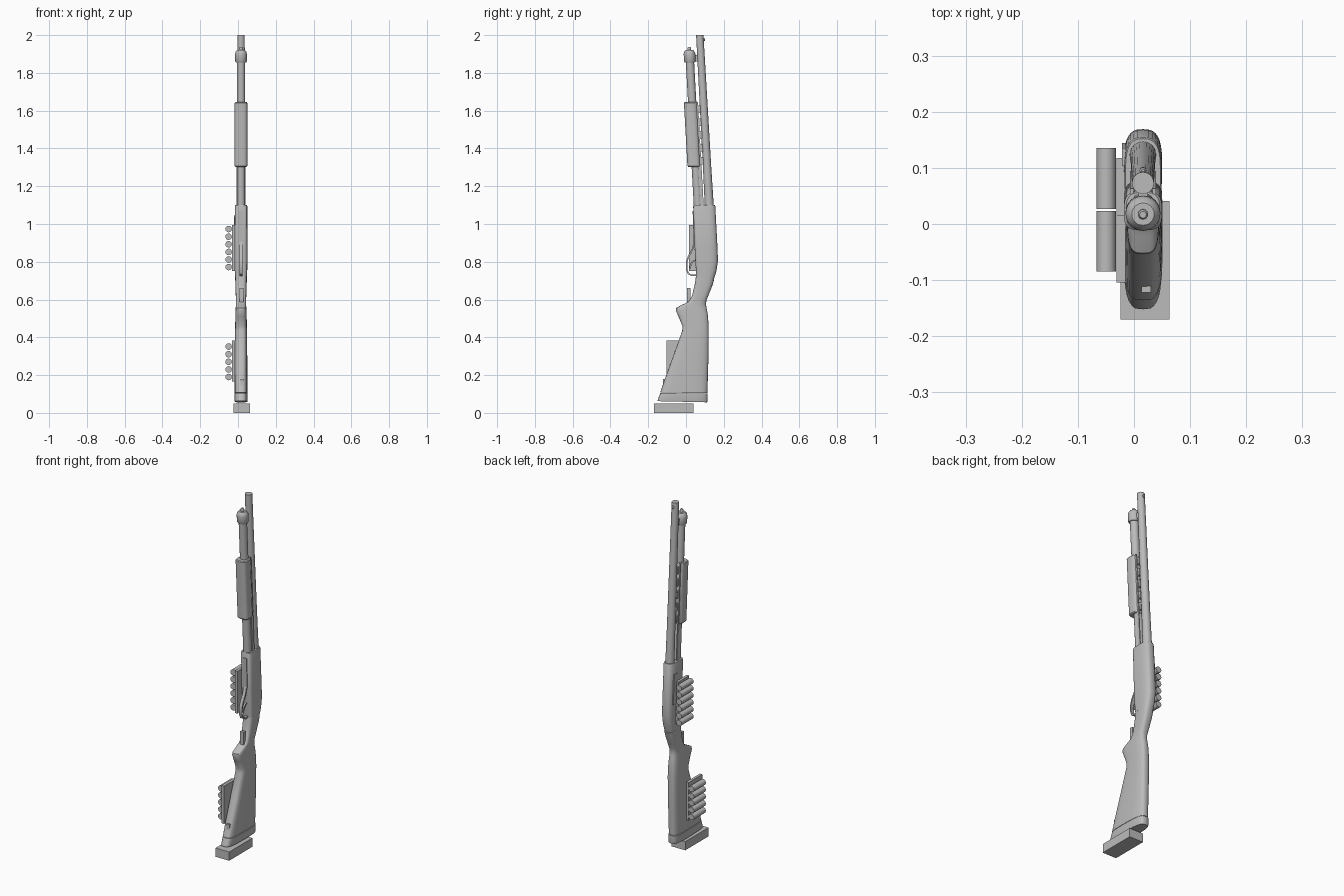
import bpy, bmesh, math
from mathutils import Vector

cube = bpy.data.objects.get("Cube")
if cube:
    bpy.data.objects.remove(cube, do_unlink=True)

grey = bpy.data.materials.new("plain_grey")
grey.use_nodes = True
grey.diffuse_color = (0.5, 0.5, 0.5, 1)
grey.node_tree.nodes["Principled BSDF"].inputs["Base Color"].default_value = (0.5, 0.5, 0.5, 1)

CX = 0.016      # centre plane of the long body
TILT = 0.0555   # lean of barrel and tube


def barrel_y(z):
    return 0.073 + (2 - z) * TILT


def tube_y(z):
    return 0.017 + (1.93 - z) * TILT


def finish(name, bm, smooth=True):
    bmesh.ops.recalc_face_normals(bm, faces=bm.faces)
    mesh = bpy.data.meshes.new(name)
    bm.to_mesh(mesh)
    bm.free()
    mesh.materials.append(grey)
    ob = bpy.data.objects.new(name, mesh)
    bpy.context.collection.objects.link(ob)
    if smooth:
        bpy.ops.object.select_all(action='DESELECT')
        ob.select_set(True)
        bpy.context.view_layer.objects.active = ob
        bpy.ops.object.shade_smooth_by_angle(angle=math.radians(35))
    return ob


def loft(name, rows, front=2, back=2, sides=32):
    """Skin superellipse sections; row = front y, front z, back y, back z, half width."""
    bm = bmesh.new()
    rings = []
    for yf, zf, yb, zb, w in rows:
        ring = []
        for i in range(sides):
            a = math.tau * i / sides
            c, s = math.cos(a), math.sin(a)
            e = 2 / (back if s > 0 else front)
            x = math.copysign(abs(c) ** e, c) * w
            t = (math.copysign(abs(s) ** e, s) + 1) / 2
            ring.append(bm.verts.new((CX + x, yf + (yb - yf) * t, zf + (zb - zf) * t)))
        rings.append(ring)
    for r, q in zip(rings, rings[1:]):
        for i in range(sides):
            j = (i + 1) % sides
            bm.faces.new((r[i], r[j], q[j], q[i]))
    bm.faces.new(rings[0])
    bm.faces.new(rings[-1])
    return finish(name, bm)


def rod(name, axis, steps, sides=24):
    """Round rod along a leaning axis; step = height, radius."""
    return loft(name, [(axis(z) - r, z, axis(z) + r, z, r) for z, r in steps], sides=sides)


def box(name, lo, hi, tilt=0.0, bevel=0.0):
    bm = bmesh.new()
    bmesh.ops.create_cube(bm, size=1)
    lo, hi = Vector(lo), Vector(hi)
    for v in bm.verts:
        v.co = Vector([v.co[k] * (hi[k] - lo[k]) for k in range(3)])
    if bevel:
        bmesh.ops.bevel(bm, geom=bm.edges[:], offset=bevel, segments=2, affect='EDGES', profile=0.5)
    ob = finish(name, bm, bevel > 0)
    ob.location = (lo + hi) / 2
    ob.rotation_euler.x = tilt
    return ob


def strap(name, points, half_width, thick):
    """Flat strip following a side path of (y, z) points."""
    bm = bmesh.new()
    pts = [Vector((0, y, z)) for y, z in points]
    rings = []
    for i, p in enumerate(pts):
        d = (pts[min(i + 1, len(pts) - 1)] - pts[max(i - 1, 0)]).normalized()
        n = Vector((0, -d.z, d.y)) * thick / 2
        rings.append([bm.verts.new(p + n * s + Vector((CX + half_width * h, 0, 0)))
                      for s, h in ((1, 1), (1, -1), (-1, -1), (-1, 1))])
    for r, q in zip(rings, rings[1:]):
        for i in range(4):
            j = (i + 1) % 4
            bm.faces.new((r[i], r[j], q[j], q[i]))
    bm.faces.new(rings[0])
    bm.faces.new(rings[-1])
    return finish(name, bm)


# Barrel, bead and magazine tube
rod("barrel", barrel_y, [(1.08, 0.024), (1.3, 0.022), (2.0, 0.0195)])
rod("front_bead", lambda z: barrel_y(z) + 0.021, [(1.968, 0.003), (1.972, 0.006), (1.98, 0.006), (1.984, 0.003)], 10)
rod("magazine_tube", tube_y, [(1.08, 0.022), (1.87, 0.022)])
rod("tube_cap", tube_y, [(1.855, 0.027), (1.862, 0.031), (1.9, 0.031), (1.912, 0.028), (1.921, 0.02)])
rod("cap_knob", tube_y, [(1.918, 0.009), (1.932, 0.009), (1.938, 0.006)], 16)
box("barrel_clamp", (CX - 0.008, 0.03, 1.86), (CX + 0.008, 0.075, 1.895), TILT)

# Sliding grip with its bars and ribs
loft("slide_grip", [(tube_y(z) - f, z, tube_y(z) + 0.026 * f / 0.044, z, w)
                    for z, f, w in ((1.303, 0.040, 0.030), (1.308, 0.044, 0.034),
                                    (1.64, 0.044, 0.034), (1.645, 0.040, 0.030))], 3.5, 3)
for side, label in ((-1, "right"), (1, "left")):
    x = CX + side * 0.02
    box("slide_bar_" + label, (x - 0.003, 0.061, 1.08), (x + 0.003, 0.079, 1.645), TILT)
for i in range(5):
    z = 1.335 + i * 0.068
    y = tube_y(z) + 0.03
    box("slide_rib_%d" % i, (CX - 0.016, y - 0.012, z - 0.02), (CX + 0.016, y + 0.012, z + 0.02), TILT)

# Receiver
loft("receiver", [(0.055, 0.728, 0.146, 0.702, 0.031), (0.052, 0.765, 0.161, 0.75, 0.033),
                  (0.049, 0.81, 0.169, 0.805, 0.034), (0.046, 0.87, 0.167, 0.87, 0.034),
                  (0.038, 1.095, 0.155, 1.095, 0.033), (0.040, 1.101, 0.152, 1.101, 0.031)], 5, 2.8)
box("ejection_port", (CX - 0.037, 0.108, 0.87), (CX - 0.031, 0.14, 1.04), TILT)
box("loading_gate", (CX - 0.013, 0.038, 0.9), (CX + 0.013, 0.045, 1.07), 0.035)

# Trigger guard and trigger
strap("trigger_guard", [(0.05, 0.92), (0.032, 0.86), (0.012, 0.825), (0.003, 0.795), (0.003, 0.762),
                        (0.012, 0.738), (0.03, 0.728), (0.062, 0.728)], 0.009, 0.008)
strap("trigger", [(0.055, 0.81), (0.036, 0.802), (0.025, 0.785), (0.021, 0.765)], 0.005, 0.008)

# Shoulder stock with pistol grip, and butt pad
loft("stock", [(-0.136, 0.108, 0.113, 0.105, 0.034), (-0.117, 0.165, 0.115, 0.165, 0.034),
               (-0.068, 0.30, 0.119, 0.30, 0.033), (-0.02, 0.435, 0.12, 0.435, 0.032),
               (-0.019, 0.46, 0.119, 0.46, 0.031), (-0.04, 0.51, 0.117, 0.51, 0.03),
               (-0.054, 0.543, 0.112, 0.54, 0.029), (-0.052, 0.556, 0.108, 0.56, 0.028),
               (-0.022, 0.572, 0.106, 0.578, 0.027), (0.012, 0.587, 0.108, 0.595, 0.027),
               (0.032, 0.62, 0.122, 0.63, 0.028), (0.046, 0.68, 0.14, 0.675, 0.03),
               (0.054, 0.732, 0.149, 0.706, 0.031)], 3.6, 3)
loft("butt_pad", [(-0.152, 0.062, 0.112, 0.056, 0.033), (-0.15, 0.068, 0.114, 0.064, 0.035),
                  (-0.136, 0.105, 0.114, 0.102, 0.035)], 3.6, 3.5)
box("base_block", (-0.024, -0.17, 0), (0.063, 0.041, 0.05))
box("sling_stud", (0.013, -0.122, 0.145), (0.03, -0.1, 0.18))
box("grip_button", (0.009, 0.005, 0.587), (0.03, 0.023, 0.66))


# Side saddles carrying rows of shells
def saddle(label, count, z0, y0, plate_y, plate_z):
    box(label + "_saddle_plate", (-0.031, plate_y[0], plate_z[0]), (-0.015, plate_y[1], plate_z[1]))
    for i in range(count):
        bm = bmesh.new()
        bmesh.ops.create_cone(bm, cap_ends=True, segments=12, radius1=0.0175, radius2=0.0175, depth=0.108)
        ob = finish("%s_shell_%d" % (label, i), bm)
        ob.rotation_euler.x = math.pi / 2
        ob.location = (-0.0495, y0 + 0.054, z0 + i * 0.0402)


saddle("upper", 6, 0.772, 0.027, (0.015, 0.118), (0.752, 0.994))
saddle("lower", 5, 0.19, -0.085, (-0.104, 0.02), (0.165, 0.382))
